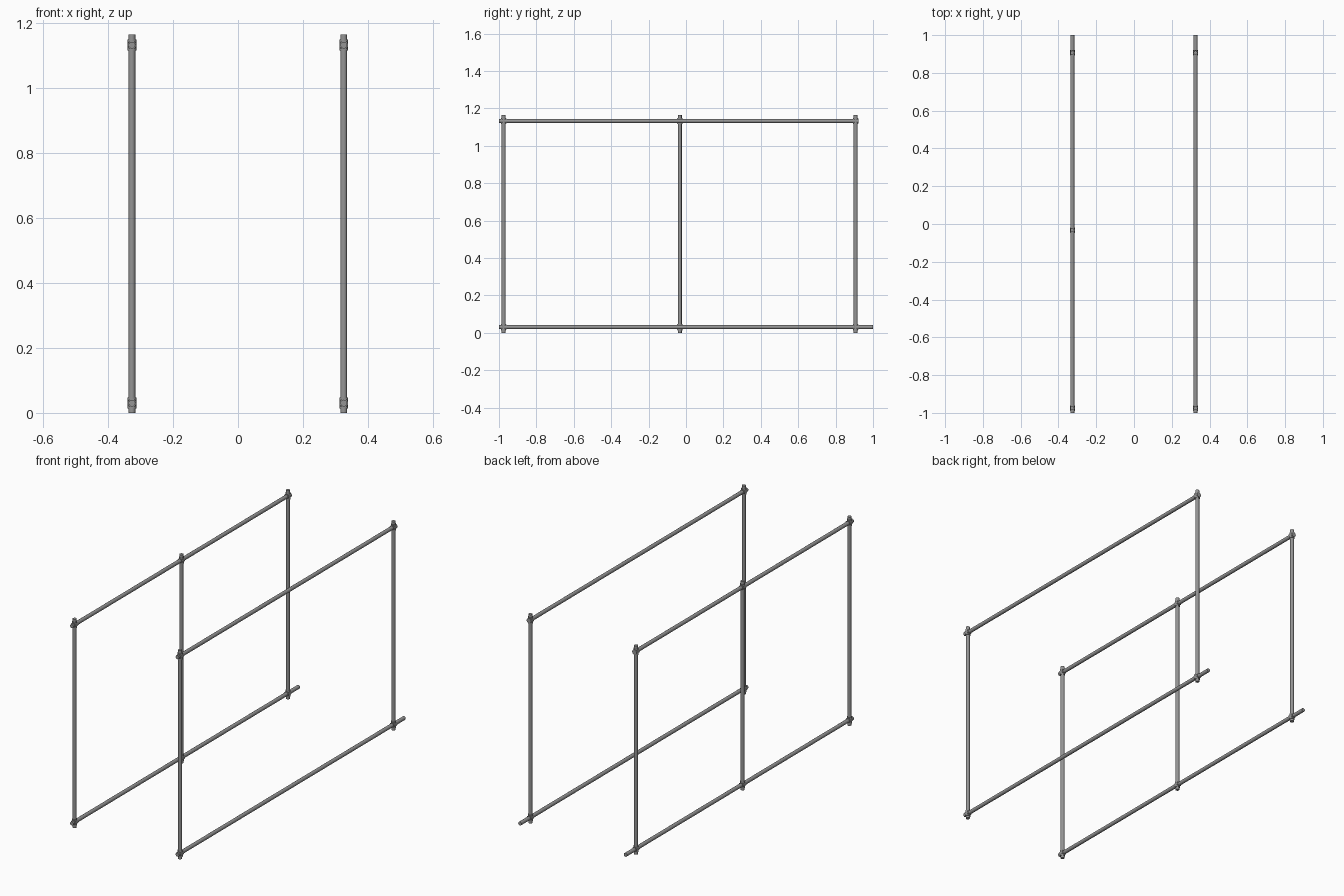
import bpy
from mathutils import Vector

cube = bpy.data.objects.get("Cube")
if cube:
    bpy.data.objects.remove(cube, do_unlink=True)

steel = bpy.data.materials.new("grey_steel")
steel.use_nodes = True
colour = (0.3, 0.3, 0.3, 1)
steel.diffuse_color = colour
steel.node_tree.nodes["Principled BSDF"].inputs["Base Color"].default_value = colour

PIPE = 0.0105
SLEEVE = 0.0135
LOW, HIGH, TOP = 0.03, 1.132, 1.165
FRONT, MIDDLE, BACK = -0.975, -0.033, 0.907


def tube(name, start, end, radius, sides=16):
    """Closed round bar between two points."""
    a, b = Vector(start), Vector(end)
    bpy.ops.mesh.primitive_cylinder_add(
        vertices=sides, radius=radius, depth=(b - a).length,
        location=(a + b) / 2, rotation=(b - a).to_track_quat("Z", "Y").to_euler())
    obj = bpy.context.object
    obj.name = name
    obj.data.materials.append(steel)
    bpy.ops.object.shade_smooth_by_angle()
    return obj


def fitting(name, x, y, z):
    """Clamp where a post crosses a rail: one upright and one level sleeve."""
    tube(name + "_upright_sleeve", (x, y, z - 0.017), (x, y, z + 0.017), SLEEVE)
    tube(name + "_level_sleeve", (x, y - 0.015, z), (x, y + 0.015, z), SLEEVE)


frames = {
    "left": (0.3255, {"front": FRONT, "back": BACK}),
    "right": (-0.3265, {"front": FRONT, "middle": MIDDLE, "back": BACK}),
}
for side, (x, posts) in frames.items():
    # Rails: the bottom one runs on past the back post
    tube(side + "_bottom_rail", (x, -1, LOW), (x, 1, LOW), PIPE)
    tube(side + "_top_rail", (x, -1, HIGH), (x, BACK + 0.015, HIGH), PIPE)
    # Posts with a clamp at each rail
    for place, y in posts.items():
        name = side + "_" + place
        tube(name + "_post", (x, y, 0), (x, y, TOP), PIPE)
        fitting(name + "_bottom_clamp", x, y, LOW)
        fitting(name + "_top_clamp", x, y, HIGH)
